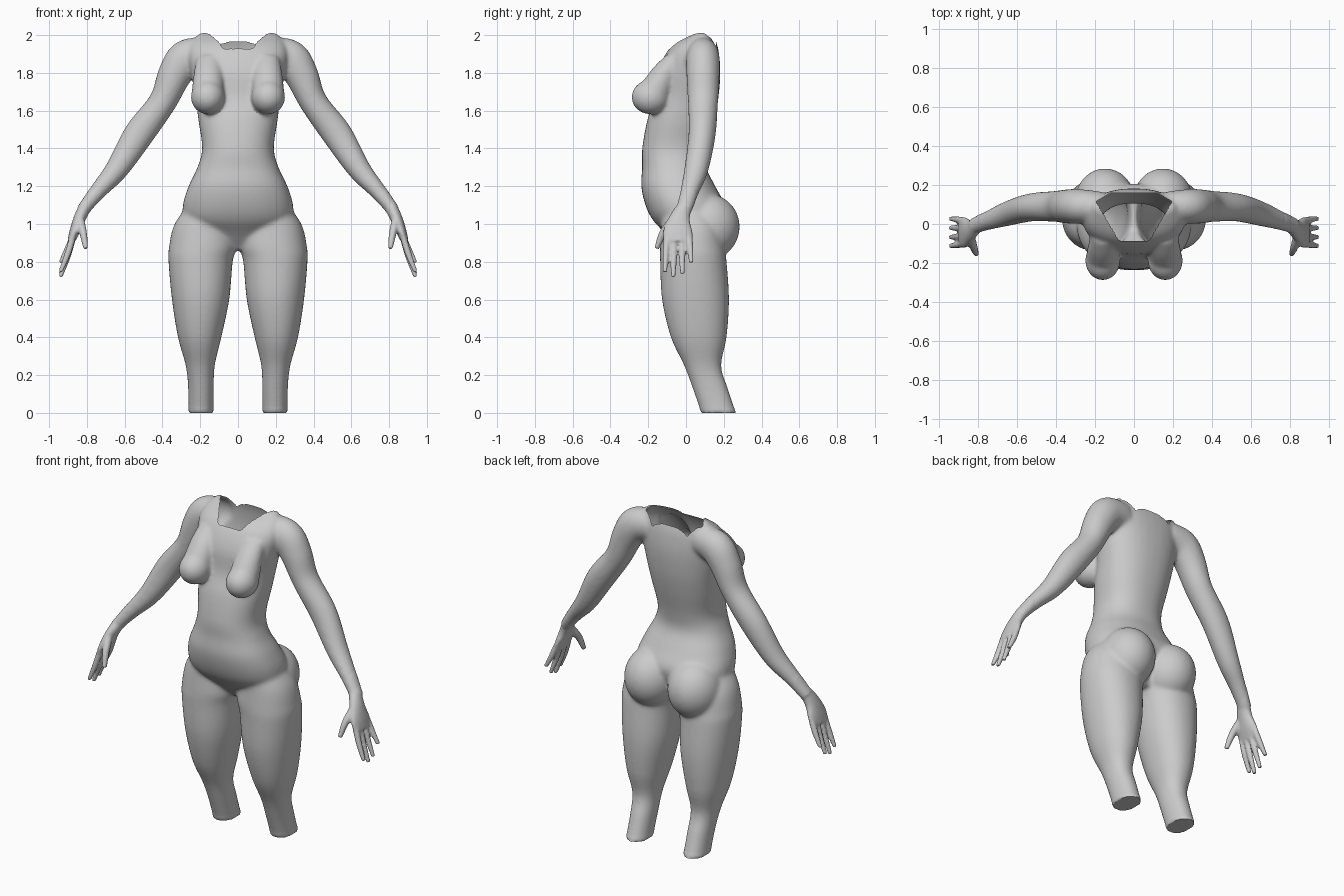
import bpy, bmesh, math
from mathutils import Vector

if "Cube" in bpy.data.objects:
    bpy.data.objects.remove(bpy.data.objects["Cube"])

bm = bmesh.new()
SEG = 36


def resample(keys, n=6):
    # Catmull-Rom interpolation through a list of key tuples
    out = []
    for i in range(len(keys) - 1):
        p0, p1 = keys[max(i - 1, 0)], keys[i]
        p2, p3 = keys[i + 1], keys[min(i + 2, len(keys) - 1)]
        for k in range(n):
            t = k / n
            out.append([0.5 * (2 * b + (c - a) * t + (2 * a - 5 * b + 4 * c - d) * t * t
                               + (3 * b - a - 3 * c + d) * t ** 3)
                        for a, b, c, d in zip(p0, p1, p2, p3)])
    return out + [list(keys[-1])]


def spow(v, e):
    return math.copysign(abs(v) ** (2 / e), v)


def loft(keys, side=1, upright=False, e=2.0):
    # keys: x, y, z, radius across, radius front-to-back
    pts = resample(keys)
    rings = []
    for i, (x, y, z, a, b) in enumerate(pts):
        q, r = pts[max(i - 1, 0)], pts[min(i + 1, len(pts) - 1)]
        tan = Vector((0, 0, 1)) if upright else Vector((r[0] - q[0], r[1] - q[1], r[2] - q[2])).normalized()
        u = Vector((0, 1, 0)).cross(tan).normalized()
        v = tan.cross(u)
        ring = []
        for k in range(SEG):
            t = 2 * math.pi * k / SEG
            p = Vector((x, y, z)) + u * a * spow(math.cos(t), e) + v * b * spow(math.sin(t), e)
            ring.append(bm.verts.new((p.x * side, p.y, p.z)))
        rings.append(ring)
    for r0, r1 in zip(rings, rings[1:]):
        for k in range(SEG):
            j = (k + 1) % SEG
            bm.faces.new((r0[k], r0[j], r1[j], r1[k]))
    bm.faces.new(rings[0])
    bm.faces.new(rings[-1])


def column(rows, side=1, e=2.0):
    # rows: z, centre x, half width, front y, back y
    loft([(cx, (f + b) / 2, z, w, (b - f) / 2) for z, cx, w, f, b in rows], side, True, e)


def ball(c, r, side):
    vs = bmesh.ops.create_uvsphere(bm, u_segments=32, v_segments=20, radius=1)["verts"]
    for v in vs:
        v.co = Vector(((c[0] + v.co.x * r[0]) * side, c[1] + v.co.y * r[1], c[2] + v.co.z * r[2]))


# torso
column([(0.86, 0, .07, -.03, .12), (0.95, 0, .20, -.11, .15), (1.02, 0, .28, -.175, .19),
        (1.1, 0, .292, -.215, .205), (1.2, 0, .262, -.237, .155), (1.3, 0, .215, -.232, .108),
        (1.4, 0, .19, -.232, .115), (1.55, 0, .21, -.205, .15), (1.67, 0, .225, -.165, .172),
        (1.8, 0, .25, -.15, .182), (1.9, 0, .265, -.108, .175), (1.96, 0, .245, -.055, .162),
        (2.012, 0, .205, .04, .14)], e=2.3)

for s in (1, -1):
    # leg
    column([(1.12, .13, .12, -.13, .12), (1.0, .178, .158, -.13, .18), (.88, .187, .178, -.137, .205),
            (.8, .198, .17, -.137, .215), (.6, .198, .152, -.127, .228), (.4, .203, .115, -.08, .215),
            (.25, .2, .077, -.01, .187), (.13, .196, .068, .035, .222), (0, .196, .066, .08, .265)], s, 2.15)
    # buttock and breast
    ball((.148, .115, .985), (.155, .17, .175), s)
    ball((.16, -.187, 1.672), (.09, .102, .092), s)
    loft([(.15, -.06, 1.87, .07, .05), (.155, -.115, 1.79, .08, .07), (.16, -.165, 1.7, .085, .085)], s)
    # arm
    loft([(.16, .09, 1.9, .085, .075), (.27, .09, 1.878, .1, .088), (.335, .09, 1.79, .09, .088),
          (.4, .09, 1.645, .074, .08), (.525, .085, 1.475, .08, .072), (.64, .055, 1.292, .062, .064),
          (.74, .02, 1.175, .045, .05), (.82, -.01, 1.075, .034, .04)], s)
    # palm
    loft([(.805, -.005, 1.1, .034, .036), (.838, -.033, 1.03, .032, .055), (.865, -.043, .96, .027, .078),
          (.885, -.043, .905, .019, .075)], s)
    # fingers and thumb
    for y0, y1, tip in ((-.1, -.113, .745), (-.063, -.067, .72), (-.022, -.02, .735), (.016, .028, .795)):
        loft([(.872, y0, .94, .017, .018), (.9, (y0 + y1) / 2, (.93 + tip) / 2 + .01, .017, .017),
              (.94, y1, tip, .011, .012)], s)
    loft([(.838, -.06, 1.03, .022, .025), (.82, -.12, .955, .02, .021), (.806, -.155, .87, .013, .014)], s)

bmesh.ops.recalc_face_normals(bm, faces=bm.faces[:])
mesh = bpy.data.meshes.new("body")
bm.to_mesh(mesh)
bm.free()
body = bpy.data.objects.new("body", mesh)
bpy.context.collection.objects.link(body)
bpy.context.view_layer.objects.active = body
body.select_set(True)

# fuse the parts into one skin
m = body.modifiers.new("fuse", 'REMESH')
m.mode = 'VOXEL'
m.voxel_size = 0.0085
bpy.ops.object.modifier_apply(modifier=m.name)

# blend the joins, keeping hands and leg ends crisp
soft = body.vertex_groups.new(name="soft")
soft.add([v.index for v in body.data.vertices if abs(v.co.x) < .78 and v.co.z > .025], 1.0, 'REPLACE')
for group, count in (("soft", 22), ("", 2)):
    m = body.modifiers.new("blend", 'SMOOTH')
    m.factor = 0.5
    m.iterations = count
    m.vertex_group = group
    bpy.ops.object.modifier_apply(modifier=m.name)

# open neck: remove the skin inside a rounded trapezoid seen from above
HOLE = [(-.19, .115), (-.12, .158), (.12, .158), (.19, .115), (.075, -.085), (-.075, -.085)]


def in_hole(p):
    return p.z > 1.85 and all((b[0] - a[0]) * (p.y - a[1]) - (b[1] - a[1]) * (p.x - a[0]) < 0
                              for a, b in zip(HOLE, HOLE[1:] + HOLE[:1]))


bm = bmesh.new()
bm.from_mesh(body.data)
bmesh.ops.delete(bm, geom=[f for f in bm.faces if in_hole(f.calc_center_median())], context='FACES')
rim = [v for v in bm.verts if v.is_boundary]
for _ in range(4):
    bmesh.ops.smooth_vert(bm, verts=rim, factor=0.4, use_axis_x=True, use_axis_y=True, use_axis_z=True)
bm.to_mesh(body.data)
bm.free()
bpy.ops.object.shade_smooth_by_angle(angle=math.radians(50))
